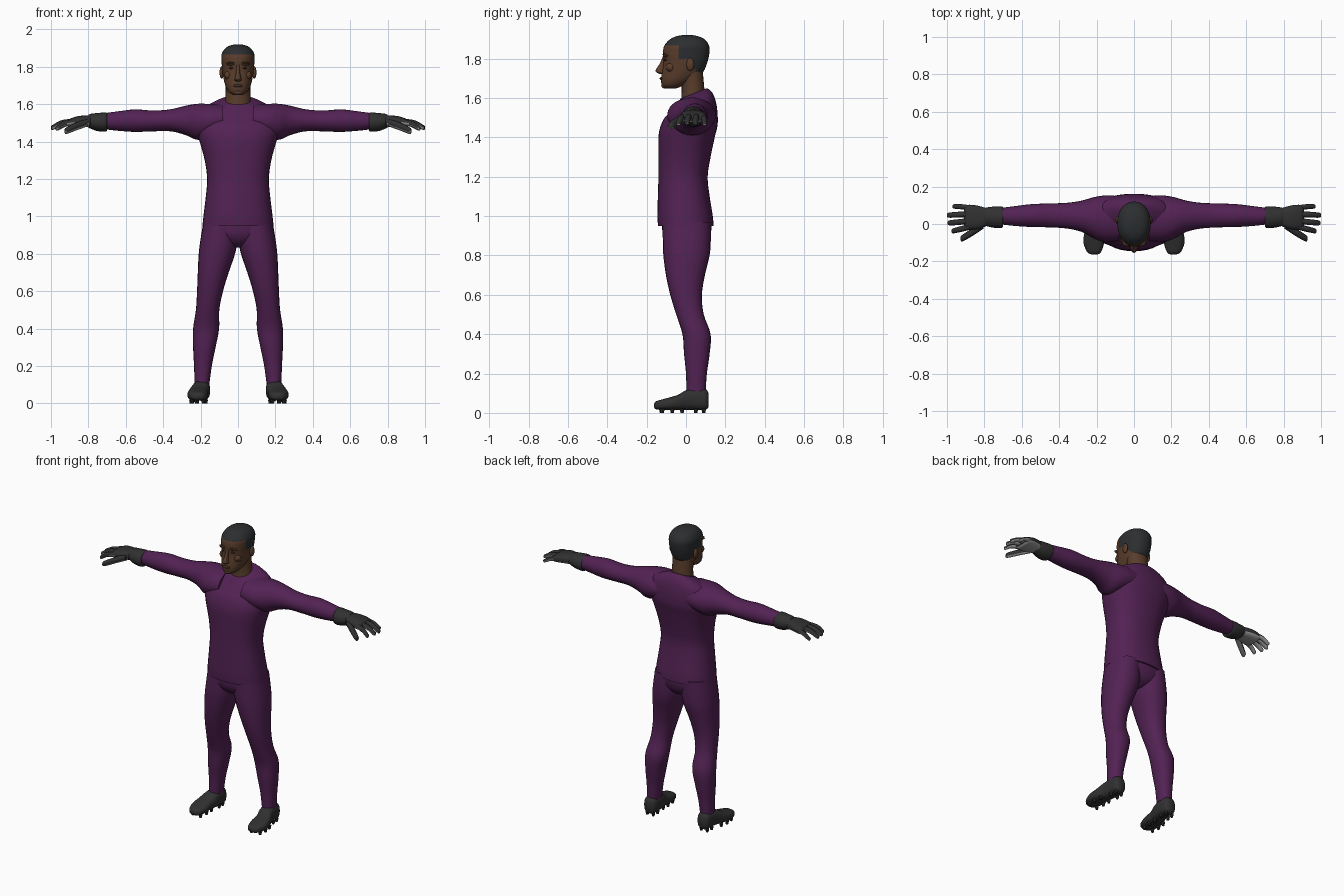
import bpy, bmesh, math
from mathutils import Vector


def material(name, rgb):
    m = bpy.data.materials.new(name)
    m.diffuse_color = (*rgb, 1)
    return m


PURPLE = material("purple_cloth", (0.085, 0.016, 0.088))
DARK = material("dark_grey", (0.030, 0.030, 0.030))
HAIR = material("hair_black", (0.025, 0.027, 0.029))
SKIN = material("brown_skin", (0.100, 0.046, 0.024))
LIP = material("dark_skin", (0.060, 0.026, 0.016))
PALM = material("pale_grey", (0.32, 0.32, 0.32))


def finish(name, bm, mats, rule=None, mirror=False, sharp=50):
    """Turn a bmesh into a smooth object, colour it by rule and mirror it."""
    bmesh.ops.recalc_face_normals(bm, faces=bm.faces)
    bm.normal_update()
    if rule:
        for f in bm.faces:
            f.material_index = rule(f.calc_center_median(), f.normal)
    me = bpy.data.meshes.new(name)
    bm.to_mesh(me)
    bm.free()
    for m in mats:
        me.materials.append(m)
    me.shade_smooth()
    me.set_sharp_from_angle(angle=math.radians(sharp))
    ob = bpy.data.objects.new(name, me)
    bpy.context.collection.objects.link(ob)
    if mirror:
        ob.modifiers.new("mirror", "MIRROR").use_mirror_merge = False
    return ob


def spline(rows, steps):
    """Catmull-Rom interpolation of cross-section rows."""
    out = []
    for i in range(len(rows) - 1):
        p = [Vector(rows[max(0, min(len(rows) - 1, i + k))]) for k in (-1, 0, 1, 2)]
        for s in range(steps):
            t = s / steps
            out.append(0.5 * (2 * p[1] + (p[2] - p[0]) * t
                              + (2 * p[0] - 5 * p[1] + 4 * p[2] - p[3]) * t * t
                              + (3 * p[1] - p[0] - 3 * p[2] + p[3]) * t ** 3))
    return out + [Vector(rows[-1])]


def loft(name, axis, rows, mats, sides=24, steps=4, power=2.0, warp=None, **kw):
    """Skin rounded sections (position, min a, max a, min b, max b) along an axis."""
    bm = bmesh.new()
    rings = []
    for t, a0, a1, b0, b1 in spline([tuple(r) for r in rows], steps):
        ring = []
        for k in range(sides):
            an = 2 * math.pi * k / sides
            c, s = math.cos(an), math.sin(an)
            a = (a0 + a1) / 2 + (a1 - a0) / 2 * math.copysign(abs(c) ** (2 / power), c)
            b = (b0 + b1) / 2 + (b1 - b0) / 2 * math.copysign(abs(s) ** (2 / power), s)
            co = {"x": (t, a, b), "y": (a, t, b), "z": (a, b, t)}[axis]
            ring.append(bm.verts.new(warp(Vector(co)) if warp else co))
        rings.append(ring)
    for r, q in zip(rings, rings[1:]):
        for k in range(sides):
            j = (k + 1) % sides
            bm.faces.new((r[k], r[j], q[j], q[k]))
    bm.faces.new(rings[0])
    bm.faces.new(rings[-1])
    return finish(name, bm, mats, **kw)


def ball(name, loc, size, mat, mirror=False):
    bm = bmesh.new()
    bmesh.ops.create_uvsphere(bm, u_segments=14, v_segments=10, radius=1)
    for v in bm.verts:
        v.co = Vector(loc) + Vector(v.co[i] * size[i] for i in range(3))
    return finish(name, bm, [mat], mirror=mirror)


def sym(rows):
    """Rows (z, half width, front, back) become full section rows."""
    return [(z, -w, w, f, b) for z, w, f, b in rows]


# Shirt body, with the collar dipping at the front
def collar_tilt(co):
    co.z += max(0, min(1, (co.z - 1.5) / 0.12)) * 0.4 * (co.y - 0.045)
    return co


loft("shirt_body", "z", sym([
    (0.95, .190, -.142, .140), (1.00, .185, -.145, .136), (1.10, .173, -.143, .120),
    (1.20, .165, -.140, .110), (1.30, .178, -.140, .125), (1.40, .205, -.140, .146),
    (1.46, .222, -.128, .160), (1.52, .222, -.098, .160), (1.57, .195, -.070, .148),
    (1.605, .130, -.045, .128), (1.625, .078, -.028, .105)]),
    [PURPLE], sides=36, power=2.3, warp=collar_tilt)

# Sleeves, from inside the chest to the wrist
loft("sleeve", "x", [
    (.08, -.09, .150, 1.44, 1.600), (.16, -.095, .152, 1.42, 1.602),
    (.22, -.075, .142, 1.41, 1.602), (.28, -.042, .125, 1.435, 1.592),
    (.36, -.024, .113, 1.455, 1.573), (.45, -.018, .110, 1.455, 1.566),
    (.55, -.016, .106, 1.452, 1.572), (.64, -.010, .095, 1.458, 1.562),
    (.73, .000, .084, 1.468, 1.550)], [PURPLE], mirror=True)

# Trousers: hips and two legs
loft("hips", "z", sym([
    (.835, .03, -.05, .06), (.86, .10, -.09, .10), (.90, .165, -.115, .122),
    (.95, .178, -.122, .130), (1.0, .17, -.12, .12)]), [PURPLE], power=2.3)
loft("trouser_leg", "z", [
    (.105, .153, .232, .002, .100), (.20, .140, .235, .000, .106),
    (.30, .120, .240, -.010, .120), (.40, .101, .240, -.018, .125),
    (.50, .100, .225, -.050, .090), (.60, .080, .219, -.080, .081),
    (.70, .050, .215, -.102, .096), (.80, .016, .210, -.115, .120),
    (.88, .002, .200, -.118, .126), (.97, .004, .185, -.118, .126)],
    [PURPLE], power=2.2, mirror=True)

# Shoes with studs
loft("shoe", "y", [
    (-.163, .195, .225, .030, .045), (-.150, .176, .250, .018, .060),
    (-.100, .160, .270, .015, .074), (-.040, .160, .264, .015, .092),
    (.000, .152, .250, .015, .115), (.050, .149, .240, .015, .126),
    (.098, .154, .235, .015, .122), (.115, .172, .218, .030, .100)],
    [DARK], power=2.6, mirror=True)
studs = bmesh.new()
for x, y in ((.185, -.125), (.245, -.12), (.18, -.07), (.25, -.07),
             (.18, -.02), (.243, -.02), (.172, .05), (.222, .05), (.175, .09), (.218, .09)):
    g = bmesh.ops.create_cone(studs, cap_ends=True, segments=8, radius1=.008,
                              radius2=.012, depth=.022)
    bmesh.ops.translate(studs, verts=g["verts"], vec=(x, y, .011))
finish("shoe_studs", studs, [DARK], mirror=True, sharp=40)


# Gloves: pale on the underside
def palm_rule(c, n):
    return 1 if n.z < -0.25 and c.x > 0.80 else 0


GLOVE = dict(mats=[DARK, PALM], rule=palm_rule, mirror=True)
loft("glove_cuff", "x", [
    (.700, -.012, .090, 1.458, 1.552), (.710, -.022, .094, 1.453, 1.556),
    (.750, -.020, .093, 1.456, 1.553), (.785, -.012, .089, 1.468, 1.549),
    (.800, -.006, .084, 1.475, 1.543)], **GLOVE)
loft("glove_hand", "x", [
    (.780, -.006, .082, 1.478, 1.540), (.820, -.024, .094, 1.478, 1.540),
    (.860, -.030, .102, 1.476, 1.535), (.895, -.028, .102, 1.474, 1.524),
    (.908, -.018, .094, 1.482, 1.512)], power=2.5, **GLOVE)


def finger(name, root, mid, tip, r):
    rows = []
    for p, k in ((root, 1), (mid, 1), (tip, .85)):
        rows.append((p[0], p[1] - r * k, p[1] + r * k, p[2] - r * k, p[2] + r * k))
    x, y, z = tip
    rows.append((x + .009, y - r * .35, y + r * .35, z - r * .35, z + r * .35))
    loft(name, "x", rows, sides=12, **GLOVE)


finger("index_finger", (.87, -.014, 1.505), (.93, -.028, 1.495), (.967, -.037, 1.472), .0155)
finger("middle_finger", (.87, .018, 1.507), (.94, .010, 1.500), (.988, .006, 1.476), .0155)
finger("ring_finger", (.87, .053, 1.507), (.94, .050, 1.500), (.991, .047, 1.476), .0155)
finger("little_finger", (.87, .085, 1.503), (.92, .092, 1.494), (.962, .094, 1.472), .014)
finger("thumb", (.805, -.004, 1.502), (.862, -.042, 1.482), (.918, -.076, 1.458), .021)

# Neck
loft("neck", "z", sym([
    (1.54, .075, -.030, .095), (1.60, .070, -.024, .098), (1.66, .066, -.022, .092),
    (1.74, .066, -.030, .085)]), [SKIN])


# Head, with short hair coloured above a hairline
def hair_rule(c, n):
    if c.y < -.03:
        line = 1.866
    elif c.y < .03:
        line = 1.80
    else:
        line = 1.765 - min(.045, (c.y - .03))
    return 1 if c.z > line else 0


loft("head", "z", sym([
    (1.648, .022, -.105, -.050), (1.662, .046, -.121, -.015), (1.69, .064, -.127, .040),
    (1.73, .076, -.122, .086), (1.78, .084, -.114, .108), (1.83, .088, -.117, .119),
    (1.865, .088, -.110, .117), (1.895, .072, -.085, .098), (1.912, .048, -.052, .066),
    (1.920, .016, -.012, .028)]), [SKIN, HAIR], sides=40, steps=6, power=2.15, rule=hair_rule)

# Face details
loft("nose", "z", sym([
    (1.722, .010, -.135, -.10), (1.730, .019, -.150, -.10), (1.742, .016, -.154, -.10),
    (1.775, .010, -.133, -.10), (1.81, .009, -.118, -.10)]), [SKIN], sides=12)
ball("brow_ridge", (.034, -.102, 1.816), (.030, .016, .009), SKIN, True)
ball("eyebrow", (.036, -.108, 1.821), (.024, .011, .005), LIP, True)
ball("eye", (.034, -.102, 1.794), (.015, .010, .006), LIP, True)
ball("cheekbone", (.050, -.078, 1.755), (.024, .024, .024), SKIN, True)
ball("mouth", (0, -.124, 1.699), (.026, .010, .008), LIP)
ball("chin", (0, -.108, 1.664), (.026, .018, .016), SKIN)
ball("ear", (.087, .022, 1.770), (.012, .020, .033), SKIN, True)
